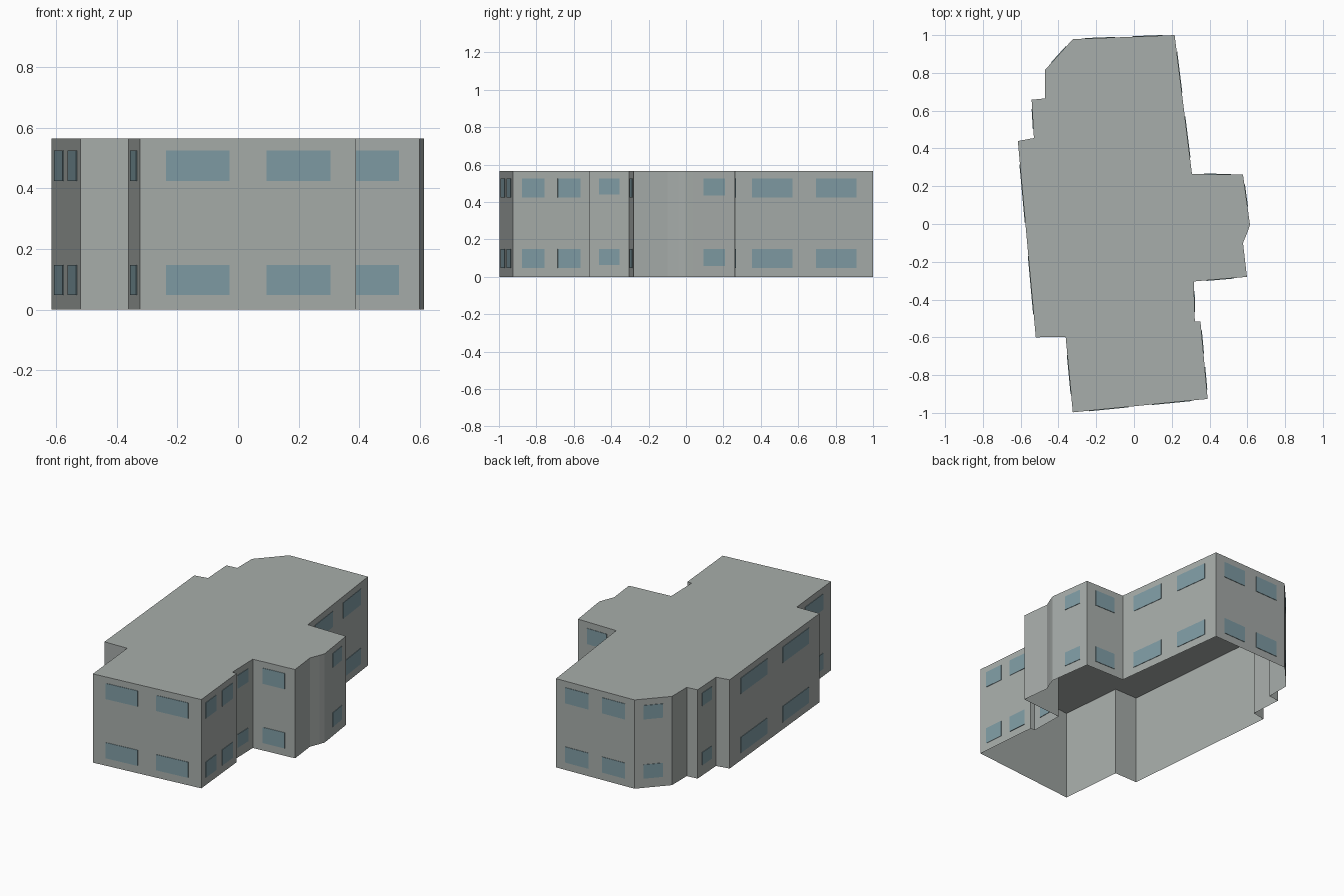
import bpy
import bmesh
from mathutils import Vector

default_cube = bpy.data.objects.get("Cube")
if default_cube:
    bpy.data.objects.remove(default_cube, do_unlink=True)

HEIGHT = 0.565
WINDOW_TOPS = {"lower": 0.148, "upper": 0.525}
PLATE_DEPTH = 0.003

# Footprint, counter-clockwise from the front corner
FOOTPRINT = [Vector(p) for p in (
    (-0.324, -0.997), (0.39, -0.926), (0.352, -0.516), (0.322, -0.516),
    (0.317, -0.304), (0.598, -0.28), (0.577, -0.1), (0.602, -0.04),
    (0.614, -0.005), (0.608, 0.04), (0.577, 0.262), (0.307, 0.264),
    (0.215, 1.0), (-0.323, 0.979), (-0.472, 0.815), (-0.471, 0.665),
    (-0.542, 0.658), (-0.53, 0.455), (-0.615, 0.439), (-0.52, -0.6),
    (-0.362, -0.597),
)]


def make_material(name, rgb):
    color = (*rgb, 1.0)
    material = bpy.data.materials.new(name)
    material.use_nodes = True
    material.diffuse_color = color
    shader = material.node_tree.nodes["Principled BSDF"]
    shader.inputs["Base Color"].default_value = color
    shader.inputs["Roughness"].default_value = 0.8
    return material


def make_object(name, bm, material):
    mesh = bpy.data.meshes.new(name)
    bm.to_mesh(mesh)
    bm.free()
    mesh.materials.append(material)
    obj = bpy.data.objects.new(name, mesh)
    bpy.context.collection.objects.link(obj)
    return obj


def window_spans(length):
    """Start and end fractions of the windows along a wall."""
    if length < 0.2:
        return []
    if length < 0.406:
        return [(0.24, 0.76)]
    return [(0.12, 0.414), (0.586, 0.88)]


def add_plate(bm, start, end, outward, bottom, top):
    """Thin window plate standing just proud of a wall."""
    corners = [(start, bottom), (end, bottom), (end, top), (start, top)]
    base = [bm.verts.new((p.x, p.y, z)) for p, z in corners]
    shift = outward * PLATE_DEPTH
    front = [bm.verts.new((p.x + shift.x, p.y + shift.y, z)) for p, z in corners]
    bm.faces.new(front)
    for i in range(len(base)):
        j = (i + 1) % len(base)
        bm.faces.new((base[i], base[j], front[j], front[i]))


wall_gray = make_material("wall gray", (0.39, 0.42, 0.405))
glass_blue = make_material("window blue", (0.215, 0.335, 0.375))

# Building shell: walls and flat roof, open underneath
shell = bmesh.new()
lower = [shell.verts.new((p.x, p.y, 0)) for p in FOOTPRINT]
upper = [shell.verts.new((p.x, p.y, HEIGHT)) for p in FOOTPRINT]
shell.faces.new(upper)
for i in range(len(FOOTPRINT)):
    j = (i + 1) % len(FOOTPRINT)
    shell.faces.new((lower[i], lower[j], upper[j], upper[i]))
make_object("building_shell", shell, wall_gray)

# Two rows of windows, spaced by the length of each wall
for floor, top in WINDOW_TOPS.items():
    row = bmesh.new()
    for i, start in enumerate(FOOTPRINT):
        wall = FOOTPRINT[(i + 1) % len(FOOTPRINT)] - start
        outward = Vector((wall.y, -wall.x)).normalized()
        tall = min(0.1, 0.4 * wall.length)
        for a, b in window_spans(wall.length):
            add_plate(row, start + wall * a, start + wall * b, outward, top - tall, top)
    make_object(floor + "_windows", row, glass_blue)
